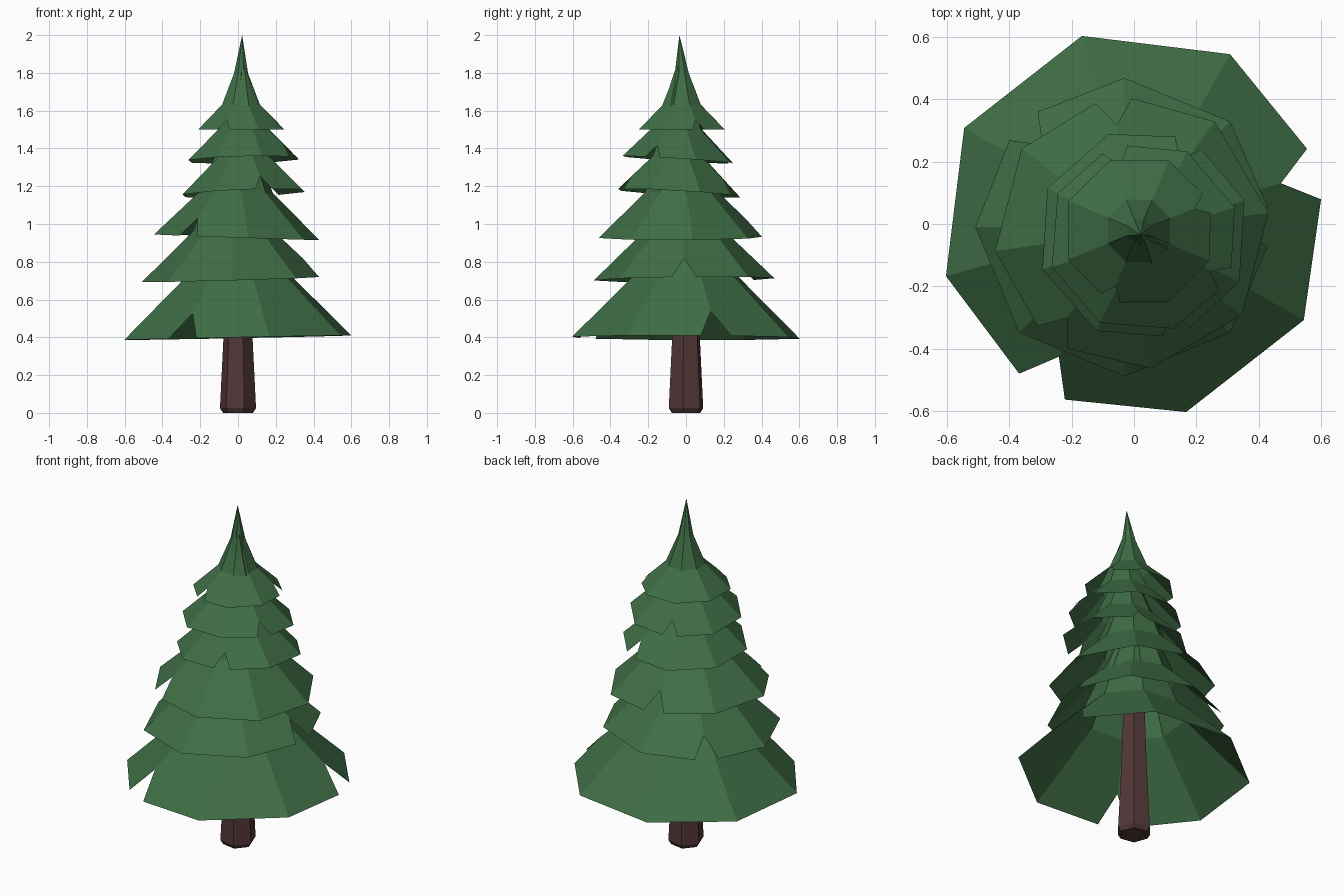
import bpy, bmesh, math
from mathutils import Vector

if "Cube" in bpy.data.objects:
    bpy.data.objects.remove(bpy.data.objects["Cube"])


def material(name, rgb):
    m = bpy.data.materials.new(name)
    m.diffuse_color = (*rgb, 1)
    m.use_nodes = True
    m.node_tree.nodes["Principled BSDF"].inputs["Base Color"].default_value = m.diffuse_color
    return m


GREEN = material("pine green", (0.050, 0.155, 0.060))
BROWN = material("bark brown", (0.085, 0.038, 0.039))


def finish(bm, name, mat):
    me = bpy.data.meshes.new(name)
    bm.to_mesh(me)
    bm.free()
    me.materials.append(mat)
    ob = bpy.data.objects.new(name, me)
    bpy.context.collection.objects.link(ob)
    return ob


# Trunk: tapered hexagon with a small chamfer at the foot
bm = bmesh.new()
rings = []
for r, z in ((0.08, 0.0), (0.097, 0.025), (0.078, 0.4), (0.06, 0.9)):
    rings.append([bm.verts.new((r * math.cos(math.radians(60 * k - 10)),
                                r * math.sin(math.radians(60 * k - 10)), z))
                  for k in range(6)])
for a, b in zip(rings, rings[1:]):
    for k in range(6):
        n = (k + 1) % 6
        bm.faces.new((a[k], a[n], b[n], b[k]))
bm.faces.new(rings[0][::-1])
bm.faces.new(rings[-1])
finish(bm, "trunk", BROWN)


# Foliage tier: open flared octagonal cone, two rim corners cut by V notches
def tier(name, cx, cy, z, r, offset, tilt_x, tilt_y, notches, tip_h, tip=None):
    bm = bmesh.new()

    def point(frac, deg, h):
        a = math.radians(deg)
        x, y = r * frac * math.cos(a), r * frac * math.sin(a)
        return bm.verts.new((cx + x, cy + y, z + r * h + tilt_x * x + tilt_y * y))

    knee_f, knee_h, t = 0.44, 0.54, 0.39
    enter, leave, cut, knee, mid = [], [], [], [], []
    for k in range(8):
        a = offset + 45 * k
        if k in notches:
            enter.append(point(0.967, a - 8, 0))
            leave.append(point(0.967, a + 8, 0))
            cut.append(point(1 + (knee_f - 1) * t, a, knee_h * t))
        else:
            v = point(1, a, 0)
            enter.append(v)
            leave.append(v)
            cut.append(None)
        knee.append(point(knee_f, a, knee_h))
        mid.append(point(0.165, a, 1.21))
    top = bm.verts.new(tip or (cx, cy, z + r * tip_h))
    for k in range(8):
        n = (k + 1) % 8
        loop = [leave[k], enter[n], cut[n], knee[n], knee[k], cut[k]]
        bm.faces.new([v for v in loop if v])
        bm.faces.new((knee[k], knee[n], mid[n], mid[k]))
        bm.faces.new((mid[k], mid[n], top))
    finish(bm, name, GREEN)


# centre x, y, rim height, radius, turn, tilt x, tilt y, notched corners
TIERS = [
    (0.0, 0.0, 0.398, 0.625, 15.5, 0.02, -0.004, (0, 5)),
    (-0.03, -0.01, 0.707, 0.478, 0, 0.028, 0.012, (0, 3)),
    (-0.007, -0.025, 0.93, 0.442, 8, -0.034, 0.005, (2, 5)),
    (0.03, -0.035, 1.163, 0.342, 19, 0.04, -0.06, (1, 6)),
    (0.03, -0.042, 1.34, 0.308, 18, 0.025, -0.065, (2, 7)),
]
for i, spec in enumerate(TIERS):
    tier(f"foliage_tier_{i + 1}", *spec, 1.7)

# Crown tier with the tree tip
tier("foliage_crown", 0.016, -0.022, 1.5, 0.245, 22, 0, 0, (0, 5), 2.04,
     (0.022, -0.035, 2.0))
